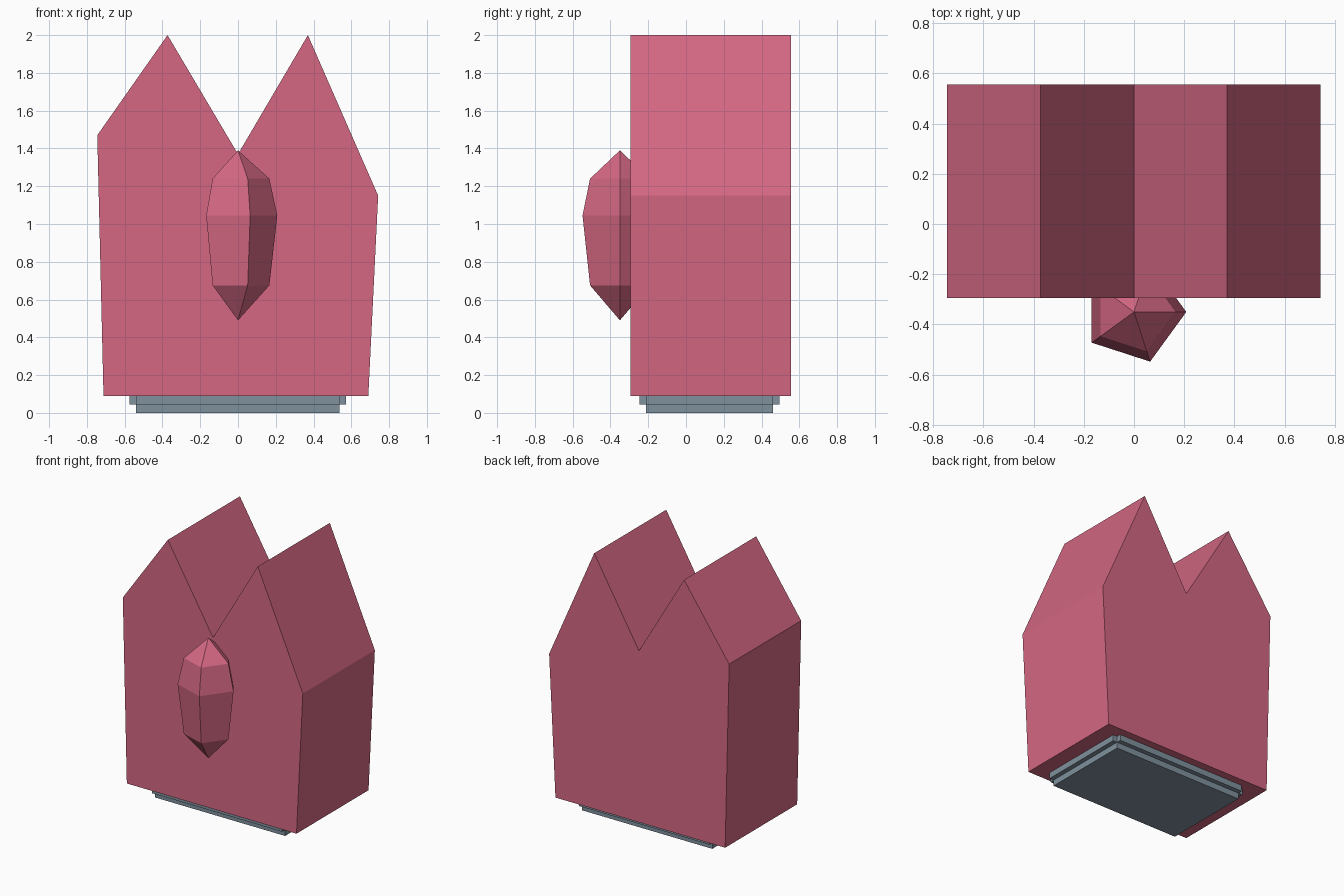
import bpy, bmesh, math

cube = bpy.data.objects.get("Cube")
if cube:
    bpy.data.objects.remove(cube, do_unlink=True)


def material(name, rgb):
    m = bpy.data.materials.new(name)
    m.use_nodes = True
    m.diffuse_color = (*rgb, 1)
    bsdf = next(n for n in m.node_tree.nodes if n.type == 'BSDF_PRINCIPLED')
    bsdf.inputs["Base Color"].default_value = (*rgb, 1)
    return m


def finish(bm, name, mat):
    bmesh.ops.recalc_face_normals(bm, faces=bm.faces[:])
    mesh = bpy.data.meshes.new(name)
    bm.to_mesh(mesh)
    bm.free()
    mesh.materials.append(mat)
    obj = bpy.data.objects.new(name, mesh)
    bpy.context.collection.objects.link(obj)
    return obj


def prism(name, points, depth, mat):
    """Extrude a closed outline of 3D points along the depth vector."""
    bm = bmesh.new()
    face = bm.faces.new([bm.verts.new(p) for p in points])
    ext = bmesh.ops.extrude_face_region(bm, geom=[face])
    verts = [g for g in ext["geom"] if isinstance(g, bmesh.types.BMVert)]
    bmesh.ops.translate(bm, verts=verts, vec=depth)
    return finish(bm, name, mat)


pink = material("rose pink", (0.66, 0.137, 0.226))
grey = material("slate grey", (0.215, 0.285, 0.337))

# Twin-peaked body, extruded front to back
outline = [(-0.712, 0.09), (0.69, 0.09), (0.742, 1.15), (0.37, 2.0),
           (0.0, 1.37), (-0.373, 2.0), (-0.745, 1.47)]
prism("twin_peak_body", [(x, -0.295, z) for x, z in outline], (0, 0.85, 0), pink)

# Stepped base: a lower plate under a wider plate with notched corners
X0, X1, Y0, Y1, STEP = -0.54, 0.537, -0.211, 0.461, 0.035
lower = [(X0, Y0), (X1, Y0), (X1, Y1), (X0, Y1)]
prism("base_lower_plate", [(x, y, 0) for x, y in lower], (0, 0, 0.045), grey)

notched = []
for i, (x, y) in enumerate(lower):
    sx = STEP if x > 0 else -STEP
    sy = STEP if y > 0 else -STEP
    corner = [(x + sx, y), (x, y), (x, y + sy)]
    notched += corner if i % 2 == 0 else corner[::-1]
# Start each corner on the side the outline arrives from
notched = [p for i in range(4) for p in notched[i * 3:i * 3 + 3]]
prism("base_upper_plate", [(x, y, 0.045) for x, y in notched], (0, 0, 0.05), grey)

# Five-sided faceted crystal set into the front
bm = bmesh.new()
bottom = bm.verts.new((0, -0.35, 0.49))
top = bm.verts.new((0, -0.35, 1.39))
rings = []
for r, z in [(0.166, 0.675), (0.208, 1.045), (0.166, 1.24)]:
    rings.append([bm.verts.new((r * math.cos(k * math.tau / 5),
                                -0.35 + r * math.sin(k * math.tau / 5), z))
                  for k in range(5)])
for k in range(5):
    n = (k + 1) % 5
    bm.faces.new((bottom, rings[0][n], rings[0][k]))
    bm.faces.new((top, rings[2][k], rings[2][n]))
    for a, b in zip(rings, rings[1:]):
        bm.faces.new((a[k], a[n], b[n], b[k]))
finish(bm, "front_crystal", pink)
